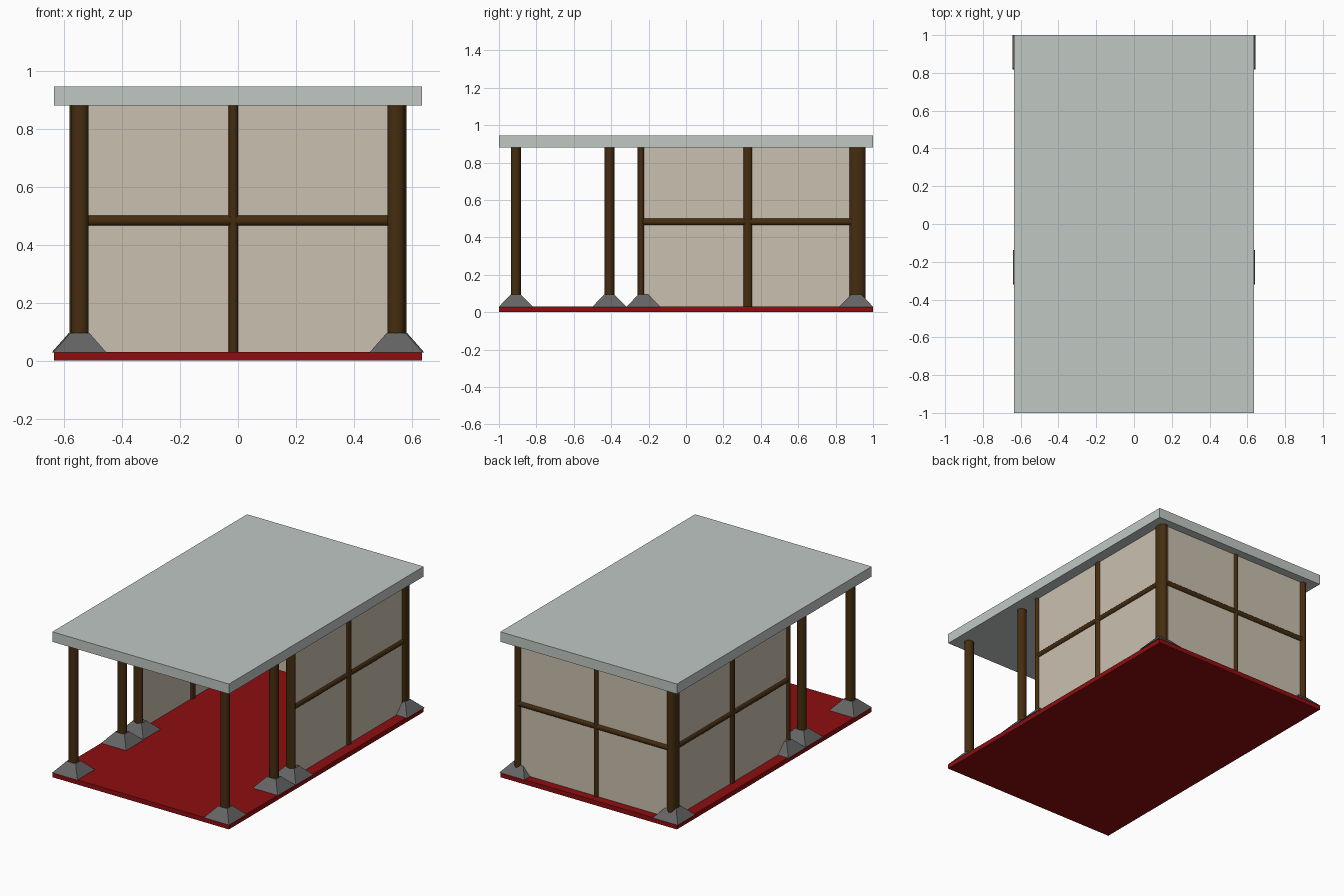
import bpy, bmesh, math
from mathutils import Matrix, Vector

if "Cube" in bpy.data.objects:
    bpy.data.objects.remove(bpy.data.objects["Cube"])


def material(name, rgb):
    m = bpy.data.materials.new(name)
    m.diffuse_color = (*rgb, 1)
    m.use_nodes = True
    m.node_tree.nodes["Principled BSDF"].inputs["Base Color"].default_value = m.diffuse_color
    return m


ROOF = material("pale_grey_green", (0.53, 0.58, 0.55))
FLOOR = material("deep_red", (0.27, 0.004, 0.005))
WALL = material("beige", (0.59, 0.53, 0.43))
WOOD = material("dark_wood", (0.06, 0.026, 0.005))
STONE = material("grey_stone", (0.127, 0.127, 0.127))


def finish(name, bm, mat, smooth=False):
    bmesh.ops.recalc_face_normals(bm, faces=bm.faces)
    me = bpy.data.meshes.new(name)
    bm.to_mesh(me)
    bm.free()
    me.materials.append(mat)
    ob = bpy.data.objects.new(name, me)
    bpy.context.collection.objects.link(ob)
    if smooth:
        bpy.ops.object.select_all(action='DESELECT')
        ob.select_set(True)
        bpy.context.view_layer.objects.active = ob
        bpy.ops.object.shade_smooth_by_angle(angle=math.radians(40))
    return ob


def box(name, lo, hi, mat):
    lo, hi = Vector(lo), Vector(hi)
    bm = bmesh.new()
    bmesh.ops.create_cube(bm, size=1, matrix=Matrix.Translation((lo + hi) / 2)
                          @ Matrix.Diagonal((*(hi - lo), 1)))
    return finish(name, bm, mat)


def pole(name, centre, radii, length, axis, mat=WOOD):
    """Round pole with an oval section; radii are across the axis."""
    turn = {'Z': Matrix(), 'X': Matrix.Rotation(math.pi / 2, 4, 'Y'),
            'Y': Matrix.Rotation(math.pi / 2, 4, 'X')}[axis]
    bm = bmesh.new()
    bmesh.ops.create_cone(bm, cap_ends=True, segments=24, radius1=1, radius2=1, depth=1,
                          matrix=Matrix.Translation(centre) @ turn
                          @ Matrix.Diagonal((radii[0], radii[1], length, 1)))
    return finish(name, bm, mat, True)


def footing(name, x, y):
    """Square stone block tapering up to the post."""
    bm = bmesh.new()
    bmesh.ops.create_cube(bm, size=2)
    for v in bm.verts:
        top = v.co.z > 0
        hx, hy = (0.033, 0.026) if top else (0.091, 0.091)
        v.co = (x + v.co.x * hx, y + v.co.y * hy, 0.095 if top else 0.029)
    return finish(name, bm, STONE)


Z0, Z1 = 0.03, 0.88
MID, H = (Z0 + Z1) / 2, Z1 - Z0 + 0.004
BEAM_Z = 0.483

# slabs
box("floor", (-0.635, -1, 0), (0.635, 1, Z0), FLOOR)
box("roof", (-0.635, -1, Z1), (0.635, 1, 0.945), ROOF)

# posts with footings, plus side walls, on both sides
rows = [("front", -0.91, 0.545, (0.03, 0.0265), -0.91),
        ("porch", -0.41, 0.545, (0.03, 0.0265), -0.41),
        ("wall_end", -0.24, 0.549, (0.032, 0.0185), -0.228),
        ("back_corner", 0.915, 0.551, (0.03, 0.045), 0.91)]
for s, side in ((-1, "left"), (1, "right")):
    for label, y, x, radii, fy in rows:
        pole(f"{label}_post_{side}", (s * x, y, MID), radii, H, 'Z')
        footing(f"{label}_footing_{side}", s * x, fy)
    box(f"wall_panel_{side}", (s * 0.56 - 0.005, -0.235, Z0 - 0.002),
        (s * 0.56 + 0.005, 0.885, Z1 + 0.002), WALL)
    pole(f"wall_stud_{side}", (s * 0.56, 0.33, MID), (0.017, 0.024), H, 'Z')
    pole(f"wall_rail_{side}", (s * 0.56, 0.335, BEAM_Z), (0.0165, 0.018), 1.13, 'Y')

# back wall
box("wall_panel_back", (-0.525, 0.935, Z0 - 0.002), (0.525, 0.945, Z1 + 0.002), WALL)
pole("wall_stud_back", (-0.016, 0.94, MID), (0.017, 0.017), H, 'Z')
pole("wall_rail_back", (0, 0.94, BEAM_Z), (0.018, 0.0165), 1.11, 'X')
